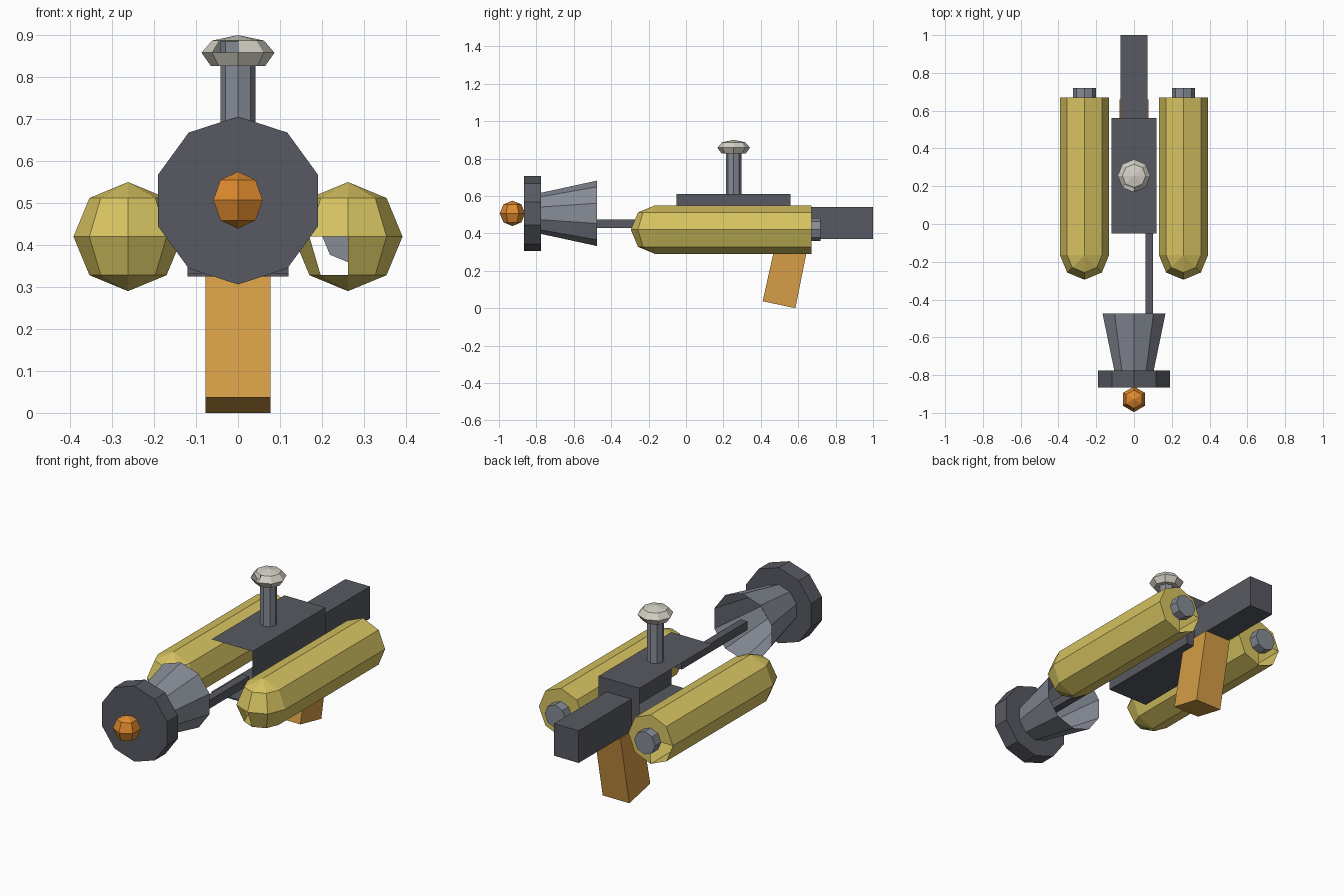
import bpy, bmesh, math
from mathutils import Vector

if "Cube" in bpy.data.objects:
    bpy.data.objects.remove(bpy.data.objects["Cube"])


def material(name, rgb):
    m = bpy.data.materials.new(name)
    m.diffuse_color = (*rgb, 1)
    m.use_nodes = True
    m.node_tree.nodes["Principled BSDF"].inputs["Base Color"].default_value = m.diffuse_color
    return m


DARK = material("dark_gunmetal", (0.098, 0.102, 0.122))
STEEL = material("steel_grey", (0.24, 0.26, 0.305))
BRASS = material("brass_yellow", (0.68, 0.55, 0.12))
WOOD = material("grip_tan", (0.67, 0.34, 0.062))
ORANGE = material("orange", (0.73, 0.255, 0.027))
PALE = material("pale_ivory", (0.65, 0.635, 0.555))


def finish(name, bm, mat, drop=None):
    """Turn a bmesh into an object; drop(face centre) removes open panels."""
    bmesh.ops.recalc_face_normals(bm, faces=bm.faces[:])
    if drop:
        gone = [f for f in bm.faces if drop(f.calc_center_median())]
        bmesh.ops.delete(bm, geom=gone, context='FACES')
    me = bpy.data.meshes.new(name)
    bm.to_mesh(me)
    bm.free()
    me.materials.append(mat)
    ob = bpy.data.objects.new(name, me)
    bpy.context.collection.objects.link(ob)
    return ob


def box(name, lo, hi, mat, shear=0.0, drop=None):
    """Box between two corners, optionally leaning in y with height."""
    bm = bmesh.new()
    bmesh.ops.create_cube(bm, size=1)
    for v in bm.verts:
        p = [lo[i] + (v.co[i] + 0.5) * (hi[i] - lo[i]) for i in range(3)]
        p[1] += shear * (p[2] - lo[2])
        v.co = p
    return finish(name, bm, mat, drop)


def turned(name, centre, rings, n, mat, axis='Y', caps=(True, True), drop=None):
    """Rings of (position along axis, radius); radius 0 makes a point."""
    bm = bmesh.new()
    loops = []
    for t, r in rings:
        loop = []
        for i in range(n if r else 1):
            a = 2 * math.pi * i / n
            s, c = r * math.sin(a), r * math.cos(a)
            off = (s, t, c) if axis == 'Y' else (s, -c, t)
            loop.append(bm.verts.new(Vector(centre) + Vector(off)))
        loops.append(loop)
    for a, b in zip(loops, loops[1:]):
        for i in range(n):
            j = (i + 1) % n
            if len(a) == 1:
                bm.faces.new((a[0], b[i], b[j]))
            elif len(b) == 1:
                bm.faces.new((a[i], a[j], b[0]))
            else:
                bm.faces.new((a[i], a[j], b[j], b[i]))
    for loop, cap in ((loops[0], caps[0]), (loops[-1], caps[1])):
        if cap and len(loop) > 2:
            bm.faces.new(loop)
    return finish(name, bm, mat, drop)


def ball_rings(r, steps=4):
    return [(-r * math.cos(math.pi * k / steps),
             0 if k in (0, steps) else r * math.sin(math.pi * k / steps))
            for k in range(steps + 1)]


# Body housing, open at the front and left, with its floor plate
box("body_housing", (-0.12, -0.05, 0.325), (0.12, 0.56, 0.61), DARK,
    drop=lambda c: c.y < -0.04 or c.x < -0.11)
box("body_floor", (-0.12, -0.05, 0.325), (0.12, 0.56, 0.333), DARK)

# Stock block at the rear and the leaning grip
box("rear_stock", (-0.072, 0.56, 0.37), (0.072, 1.0, 0.54), DARK)
grip = box("grip", (-0.078, 0.41, 0.0), (0.078, 0.585, 0.37), WOOD, shear=0.2)
for v in grip.data.vertices:
    if v.co.z < 0.1 and v.co.y < 0.5:
        v.co.z = 0.037

# Feed rod running into the nozzle
box("feed_rod", (0.06, -0.6, 0.428), (0.1, -0.05, 0.473), DARK)

# Nozzle: open cone, muzzle disc and flame ball
turned("nozzle_cone", (0, 0, 0.507), [(-0.775, 0.11), (-0.475, 0.175)], 10, STEEL,
       caps=(True, False))
turned("muzzle_disc", (0, 0, 0.506), [(-0.865, 0.2), (-0.775, 0.2)], 10, DARK)
turned("muzzle_ball", (0, -0.928, 0.507), ball_rings(0.068), 6, ORANGE, axis='Z')

# Fuel tanks: tube, faceted round nose, rear ring and valve
for side, x in (("left", -0.262), ("right", 0.262)):
    c = (x, 0, 0.42)
    turned(side + "_tank", c, [(-0.165, 0.13), (0.67, 0.13)], 8, BRASS,
           caps=(False, False))
    hole = (lambda p: x - 0.1 < p.x < x and p.y < -0.25 and 0.34 < p.z < 0.42) \
        if side == "right" else None
    turned(side + "_tank_nose", (x, -0.165, 0.42), ball_rings(0.13), 8, BRASS,
           axis='Z', drop=lambda p: p.y > -0.165 or (hole and hole(p)))
    # Rear ring has one open quarter
    turned(side + "_tank_end", c, [(0.67, 0.13), (0.67, 0.06)], 8, BRASS,
           caps=(False, False), drop=lambda p: p.x < x - 0.01 and p.z < 0.41)
    turned(side + "_tank_valve", c, [(0.668, 0.061), (0.72, 0.061)], 8, STEEL)

# Pump post and knob on top; one knob facet is open
turned("pump_post", (0, 0.255, 0), [(0.605, 0.042), (0.885, 0.042)], 8, STEEL, axis='Z')
turned("pump_knob", (0, 0.255, 0),
       [(0.827, 0.065), (0.858, 0.087), (0.887, 0.062), (0.9, 0)], 8, PALE, axis='Z',
       drop=lambda p: -0.05 < p.x < 0 and p.y < 0.21 and 0.865 < p.z < 0.88)
